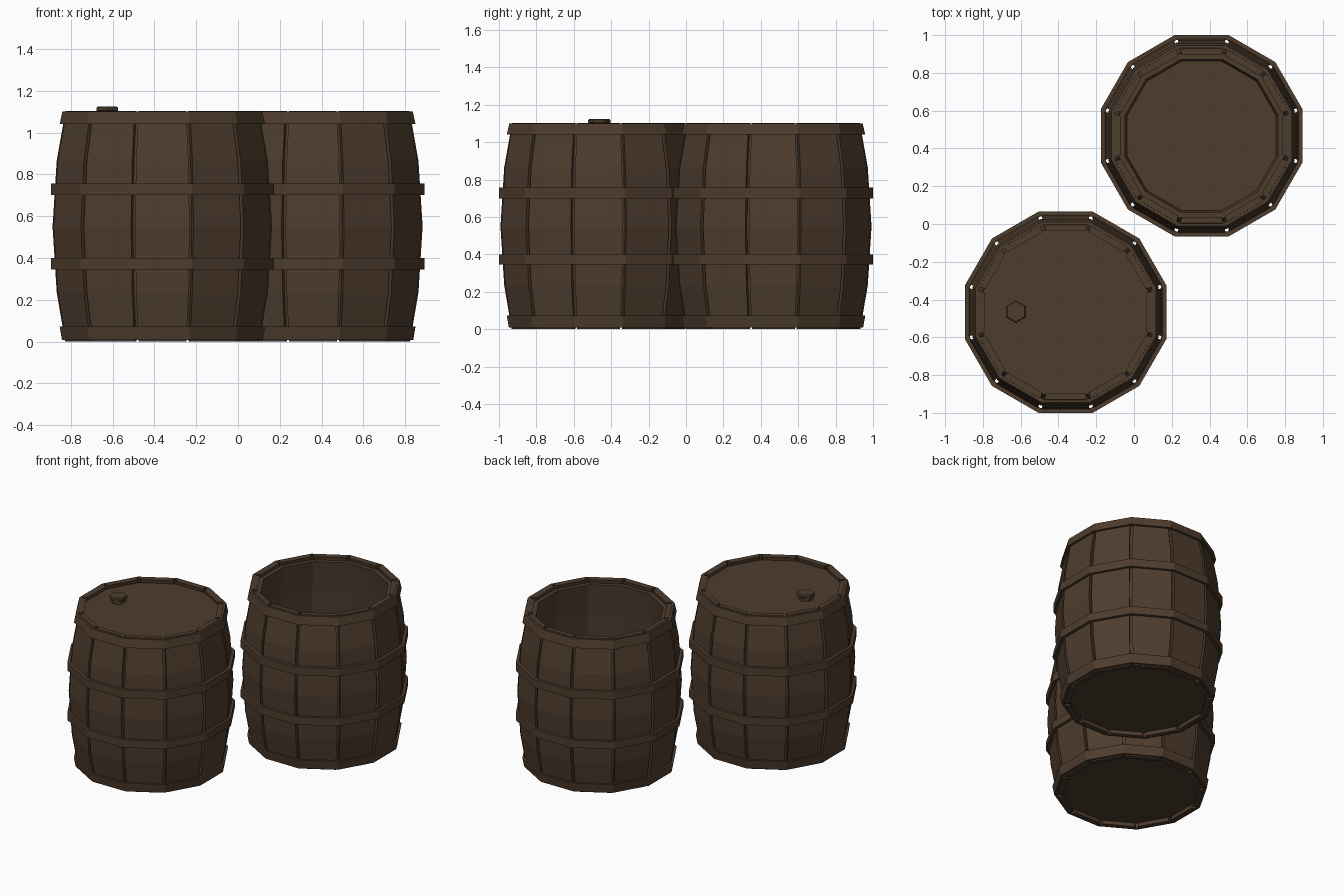
import bpy, bmesh, math

if "Cube" in bpy.data.objects:
    bpy.data.objects.remove(bpy.data.objects["Cube"])

SIDES = 12
TAN = math.tan(math.pi / SIDES)
COS = math.cos(math.pi / SIDES)

wood = bpy.data.materials.new("dark_brown_wood")
wood.diffuse_color = (0.077, 0.046, 0.027, 1)
wood.use_nodes = True
wood.node_tree.nodes["Principled BSDF"].inputs["Base Color"].default_value = wood.diffuse_color

# Stave outline: (height, distance of the flat face from the axis)
STAVE = [(0.0, 0.465), (0.235, 0.505), (0.55, 0.525), (0.865, 0.505), (1.103, 0.463)]
THICK = 0.034
GAP = 0.010


def outer(z):
    for (z0, r0), (z1, r1) in zip(STAVE, STAVE[1:]):
        if z <= z1:
            return r0 + (r1 - r0) * (z - z0) / (z1 - z0)
    return STAVE[-1][1]


def finish(bm, name, loc):
    bmesh.ops.recalc_face_normals(bm, faces=bm.faces[:])
    me = bpy.data.meshes.new(name)
    bm.to_mesh(me)
    bm.free()
    me.materials.append(wood)
    ob = bpy.data.objects.new(name, me)
    ob.location = loc
    bpy.context.collection.objects.link(ob)
    return ob


def turned(bm, profile, sides=SIDES, closed=False, phase=math.pi / SIDES):
    """Sweep a (flat distance, z) profile round the axis; open profiles get end caps."""
    k = math.cos(math.pi / sides)
    rings = []
    for r, z in profile:
        rings.append([bm.verts.new((r / k * math.cos(phase + 2 * math.pi * i / sides),
                                    r / k * math.sin(phase + 2 * math.pi * i / sides), z))
                      for i in range(sides)])
    pairs = list(zip(rings, rings[1:]))
    if closed:
        pairs.append((rings[-1], rings[0]))
    else:
        bm.faces.new(rings[0])
        bm.faces.new(rings[-1])
    for a, b in pairs:
        for i in range(sides):
            j = (i + 1) % sides
            bm.faces.new((a[i], a[j], b[j], b[i]))


def staves(name, loc):
    bm = bmesh.new()
    for s in range(SIDES):
        a = 2 * math.pi * s / SIDES
        c, sn = math.cos(a), math.sin(a)
        rows = []
        for z, r in STAVE:
            row = []
            for rad, side in ((r, -1), (r, 1), (r - THICK, 1), (r - THICK, -1)):
                w = side * (rad * TAN - GAP)
                row.append(bm.verts.new((rad * c - w * sn, rad * sn + w * c, z)))
            rows.append(row)
        for p, q in zip(rows, rows[1:]):
            for i in range(4):
                j = (i + 1) % 4
                bm.faces.new((p[i], p[j], q[j], q[i]))
        bm.faces.new(rows[0])
        bm.faces.new(rows[-1])
    finish(bm, name, loc)


def barrel(label, x, y, lidded):
    loc = (x, y, 0)
    staves(label + "_staves", loc)

    # Four hoops: (bottom z, top z, bottom flat distance, top flat distance)
    bm = bmesh.new()
    for z0, z1, r0, r1 in ((0.008, 0.072, 0.480, 0.491), (0.345, 0.40, 0.533, 0.533),
                           (0.70, 0.757, 0.533, 0.533), (1.04, 1.10, 0.491, 0.478)):
        turned(bm, [(r0, z0), (r1, z1), (outer(z1) - 0.006, z1), (outer(z0) - 0.006, z0)],
               closed=True)
    finish(bm, label + "_hoops", loc)

    # Inner body, recessed at both ends, solid or hollow
    shell = [(outer(z) - THICK + 0.002, z) for z in (0.03, 0.235, 0.55, 0.865, 1.078)]
    if not lidded:
        shell += [(0.405, 1.078), (0.425, 0.865), (0.44, 0.55), (0.425, 0.235), (0.395, 0.06)]
    bm = bmesh.new()
    turned(bm, shell)
    finish(bm, label + "_inner_body", loc)


barrel("closed_barrel", -0.362, -0.467, True)
barrel("open_barrel", 0.358, 0.467, False)

# Hexagonal bung on the lid
bm = bmesh.new()
turned(bm, [(0.044, 1.07), (0.044, 1.100), (0.052, 1.105), (0.052, 1.118), (0.046, 1.125)],
       sides=6, phase=math.pi / 6)
finish(bm, "bung", (-0.625, -0.464, 0))
